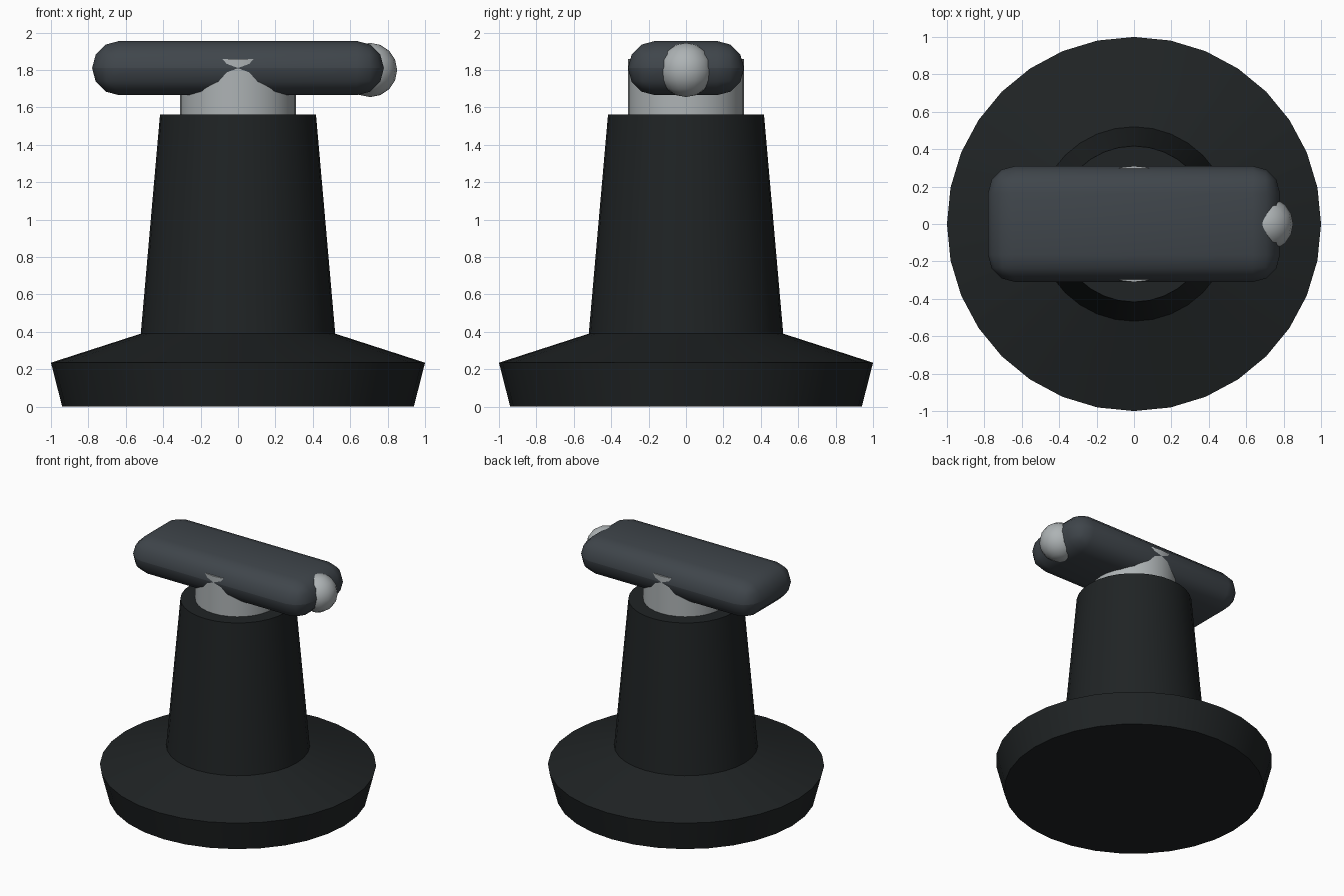
import bpy, bmesh, math
from mathutils import Matrix

if "Cube" in bpy.data.objects:
    bpy.data.objects.remove(bpy.data.objects["Cube"])


def material(name, rgb):
    m = bpy.data.materials.new(name)
    m.diffuse_color = (*rgb, 1)
    m.use_nodes = True
    m.node_tree.nodes["Principled BSDF"].inputs["Base Color"].default_value = m.diffuse_color
    return m


BLACK = material("black_plastic", (0.014, 0.017, 0.018))
SLATE = material("slate_grip", (0.05, 0.06, 0.07))
METAL = material("pale_metal", (0.42, 0.45, 0.46))


def finish(name, bm, mat, angle=30):
    bmesh.ops.recalc_face_normals(bm, faces=bm.faces)
    me = bpy.data.meshes.new(name)
    bm.to_mesh(me)
    bm.free()
    ob = bpy.data.objects.new(name, me)
    bpy.context.collection.objects.link(ob)
    me.materials.append(mat)
    bpy.ops.object.select_all(action='DESELECT')
    ob.select_set(True)
    bpy.context.view_layer.objects.active = ob
    bpy.ops.object.shade_smooth_by_angle(angle=math.radians(angle))
    return ob


def turned(name, profile, mat, sides=32):
    """Closed solid of revolution from (radius, height) points."""
    bm = bmesh.new()
    rings = []
    for r, z in profile:
        rings.append([bm.verts.new((r * math.cos(2 * math.pi * i / sides),
                                    r * math.sin(2 * math.pi * i / sides), z))
                      for i in range(sides)])
    for a, b in zip(rings, rings[1:]):
        for i in range(sides):
            j = (i + 1) % sides
            bm.faces.new((a[i], a[j], b[j], b[i]))
    bm.faces.new(rings[0][::-1])
    bm.faces.new(rings[-1])
    return finish(name, bm, mat, 15)


# Flared foot and tapered stem
turned("base_and_stem", [(0.94, 0), (1.0, 0.235), (0.52, 0.39), (0.417, 1.562)], BLACK)

# Metal neck running up into the grip
turned("neck", [(0.31, 1.55), (0.31, 1.86)], METAL)

# Rounded handle bar
bm = bmesh.new()
bmesh.ops.create_cube(bm, size=1, matrix=Matrix.Translation((0, 0, 1.81))
                      @ Matrix.Diagonal((1.56, 0.62, 0.29, 1)))
bmesh.ops.bevel(bm, geom=bm.edges[:], offset=0.1445, segments=3, profile=0.5,
                affect='EDGES')
finish("grip", bm, SLATE, 40)

# Indicator ball at one end of the grip
bm = bmesh.new()
bmesh.ops.create_uvsphere(bm, u_segments=16, v_segments=8, radius=0.145,
                          matrix=Matrix.Translation((0.706, 0, 1.80)))
finish("pointer_ball", bm, METAL, 60)
